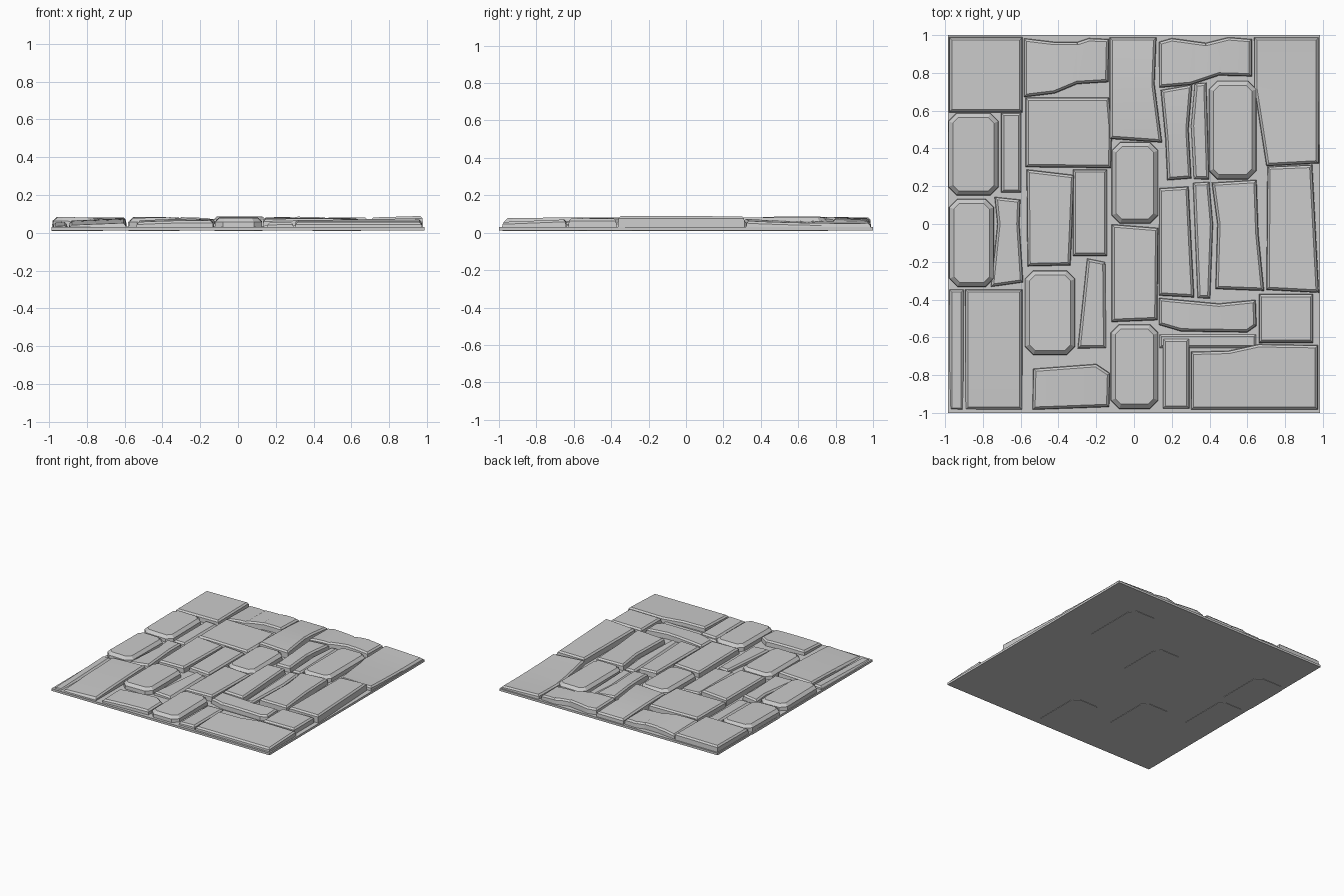
import bpy, bmesh
from mathutils import Vector


def finish(bm, name):
    bmesh.ops.recalc_face_normals(bm, faces=bm.faces[:])
    me = bpy.data.meshes.new(name)
    bm.to_mesh(me)
    bm.free()
    ob = bpy.data.objects.new(name, me)
    bpy.context.collection.objects.link(ob)
    bpy.ops.object.select_all(action='DESELECT')
    ob.select_set(True)
    bpy.context.view_layer.objects.active = ob
    bpy.ops.object.shade_smooth_by_angle(angle=0.45)
    return ob


def inset(pts, d):
    # move each corner inwards along its mitre
    out, n = [], len(pts)
    area = sum(pts[i - 1][0] * pts[i][1] - pts[i][0] * pts[i - 1][1] for i in range(n))
    s = 1 if area > 0 else -1
    for i in range(n):
        p, a, b = Vector(pts[i]), Vector(pts[i - 1]), Vector(pts[(i + 1) % n])
        e1, e2 = (p - a).normalized(), (b - p).normalized()
        n1, n2 = Vector((-e1.y, e1.x)) * s, Vector((-e2.y, e2.x)) * s
        out.append(p + (n1 + n2) * d / max(1 + n1.dot(n2), 0.4))
    return out


def stone(name, pts, h=0.078, sx=0.0, sy=0.0, bow=0.0, bev=0.012, z0=0.016):
    """Tapered paving stone; top tilts by sx, sy and bows along its long side."""
    xs, ys = [p[0] for p in pts], [p[1] for p in pts]
    cx, cy = (min(xs) + max(xs)) / 2, (min(ys) + max(ys)) / 2
    w, l = max(xs) - min(xs), max(ys) - min(ys)
    ax = 0 if w > l else 1
    half = max(w, l) / 2

    def top(x, y):
        t = ((x - cx) if ax == 0 else (y - cy)) / half
        return h + sx * (x - cx) + sy * (y - cy) + bow * (1 - t * t)

    bm = bmesh.new()
    rings = []
    for d, drop in ((0.0, None), (0.004, bev), (0.004 + bev, 0.0)):
        rings.append([bm.verts.new((p[0], p[1], z0 if drop is None else
                      max(top(*p) - drop, z0 + 0.006))) for p in inset(pts, d)])
    n = len(pts)
    for a, b in zip(rings, rings[1:]):
        for i in range(n):
            bm.faces.new((a[i], a[(i + 1) % n], b[(i + 1) % n], b[i]))
    bm.faces.new(rings[0][::-1])
    cap = bm.faces.new(rings[2])
    if bow:
        # slice across the long side and follow the bowed surface
        no = Vector((1, 0, 0)) if ax == 0 else Vector((0, 1, 0))
        old = set(bm.verts)
        for k in range(-3, 4):
            bmesh.ops.bisect_plane(bm, geom=bm.verts[:] + bm.edges[:] + bm.faces[:],
                                   plane_co=Vector((cx, cy, 0)) + no * half * k / 4, plane_no=no)
        for v in bm.verts:
            if v not in old and v.co.z > z0 + 0.005:
                t = ((v.co.x - cx) if ax == 0 else (v.co.y - cy)) / half
                v.co.z += bow * (1 - t * t) * 0.8
    return finish(bm, name)


def rect(x0, x1, y0, y1, c=0.0):
    if not c:
        return [(x0, y0), (x1, y0), (x1, y1), (x0, y1)]
    return [(x0 + c, y0), (x1 - c, y0), (x1, y0 + c), (x1, y1 - c),
            (x1 - c, y1), (x0 + c, y1), (x0, y1 - c), (x0, y0 + c)]


# thin bedding slab
bm = bmesh.new()
bmesh.ops.create_cube(bm, size=1)
for v in bm.verts:
    v.co = (v.co.x * 1.97, v.co.y * 2.0, 0.012 if v.co.z < 0 else 0.03)
finish(bm, "bedding_slab")

# cobbles with cut corners and heavy bevels
for i, (r, sx, sy) in enumerate([
        ((-0.985, -0.715, 0.15, 0.59), -0.02, 0.01),
        ((-0.98, -0.74, -0.335, 0.135), -0.02, -0.01),
        ((-0.12, 0.13, 0.0, 0.435), 0.0, 0.01),
        ((0.395, 0.65, 0.235, 0.76), 0.01, 0.0),
        ((-0.58, -0.31, -0.695, -0.245), 0.01, 0.0),
        ((-0.125, 0.13, -0.98, -0.53), 0.0, 0.01)]):
    stone(f"cobble_{i + 1}", rect(*r, c=0.045), 0.08, sx, sy, bev=0.022, z0=0.009)

# edge row stones
stone("back_left_block", rect(-0.98, -0.59, 0.59, 0.99), 0.078, 0.01, 0.01)
stone("back_left_beam", [(-0.585, 0.67), (-0.42, 0.69), (-0.3, 0.74), (-0.135, 0.75), (-0.13, 0.98),
      (-0.24, 0.985), (-0.3, 0.965), (-0.42, 0.965), (-0.585, 0.985)], 0.07, 0.02, -0.02, 0.006)
stone("back_centre_slab", [(-0.13, 0.45), (0.15, 0.43), (0.11, 0.74), (0.12, 0.99), (-0.13, 0.99)],
      0.076, 0, -0.03, 0.006)
stone("back_right_beam", [(0.13, 0.72), (0.3, 0.735), (0.45, 0.785), (0.625, 0.78), (0.625, 0.98),
      (0.5, 0.99), (0.38, 0.96), (0.2, 0.985), (0.13, 0.965)], 0.072, -0.02, -0.02, 0.006)
stone("back_right_slab", [(0.7, 0.305), (0.98, 0.32), (0.98, 0.99), (0.635, 0.99), (0.635, 0.72)],
      0.064, -0.04, -0.02, -0.006)
stone("right_slab", [(0.7, -0.35), (0.98, -0.365), (0.945, 0.315), (0.705, 0.305)], 0.085, 0.03, 0.0)
stone("front_right_small_block", rect(0.66, 0.95, -0.63, -0.37), 0.074, 0.01)
stone("front_right_block", [(0.3, -0.985), (0.975, -0.985), (0.975, -0.64), (0.66, -0.635),
      (0.5, -0.67), (0.3, -0.675)], 0.064, 0.0, 0.04)
stone("front_strip", rect(0.15, 0.295, -0.98, -0.605), 0.055, 0.03)
stone("front_beam", [(-0.54, -0.985), (-0.13, -0.97), (-0.125, -0.79), (-0.2, -0.74), (-0.535, -0.765)],
      0.064, 0.02, 0.04, 0.004)
stone("front_left_slab", rect(-0.895, -0.59, -0.985, -0.345), 0.058, 0.04, 0.04, 0.004)
stone("front_left_strip", rect(-0.98, -0.9, -0.99, -0.345), 0.046, 0.03, 0.03)

# left and middle field stones
stone("left_strip", rect(-0.705, -0.595, 0.165, 0.59), 0.055, -0.03)
stone("left_wedge", [(-0.76, -0.335), (-0.585, -0.31), (-0.605, 0.0), (-0.6, 0.13), (-0.74, 0.145),
      (-0.725, 0.0)], 0.064, 0.06, 0.02)
stone("left_upper_slab", [(-0.575, 0.3), (-0.12, 0.295), (-0.115, 0.5), (-0.13, 0.67), (-0.575, 0.67)],
      0.074, -0.01, 0.01)
stone("left_middle_slab", [(-0.565, -0.225), (-0.335, -0.22), (-0.325, 0.0), (-0.315, 0.26),
      (-0.57, 0.29)], 0.08, 0.0, 0.01)
stone("left_middle_strip", rect(-0.325, -0.14, -0.17, 0.29), 0.064, -0.06)
stone("left_lower_strip", [(-0.3, -0.66), (-0.145, -0.66), (-0.15, -0.2), (-0.25, -0.18)], 0.056, -0.06)
stone("centre_slab", [(-0.12, -0.52), (0.125, -0.51), (0.13, -0.02), (-0.12, 0.0)], 0.076, 0.0, -0.01)

# right field stones
stone("right_upper_stone", [(0.175, 0.23), (0.305, 0.24), (0.29, 0.5), (0.31, 0.74), (0.14, 0.71),
      (0.165, 0.45)], 0.074, -0.03, 0.0, 0.004)
stone("right_upper_strip", [(0.315, 0.235), (0.4, 0.235), (0.385, 0.75), (0.32, 0.745), (0.3, 0.52)],
      0.055, 0.05)
stone("right_middle_stone", [(0.13, -0.38), (0.32, -0.39), (0.305, -0.1), (0.29, 0.2), (0.13, 0.19)],
      0.077, 0.0, 0.01)
stone("right_middle_strip", [(0.335, -0.395), (0.405, -0.395), (0.42, 0.0), (0.4, 0.225), (0.31, 0.22)],
      0.056, 0.04)
stone("right_middle_slab", [(0.43, -0.345), (0.69, -0.355), (0.66, -0.05), (0.65, 0.235), (0.41, 0.22),
      (0.44, 0.0)], 0.078, 0.02, 0.0)
stone("right_lower_beam", [(0.13, -0.535), (0.25, -0.57), (0.6, -0.575), (0.65, -0.54), (0.645, -0.4),
      (0.45, -0.42), (0.13, -0.39)], 0.072, 0.0, 0.02, 0.004)
stone("right_lower_fill", rect(0.13, 0.65, -0.66, -0.58), 0.042)
